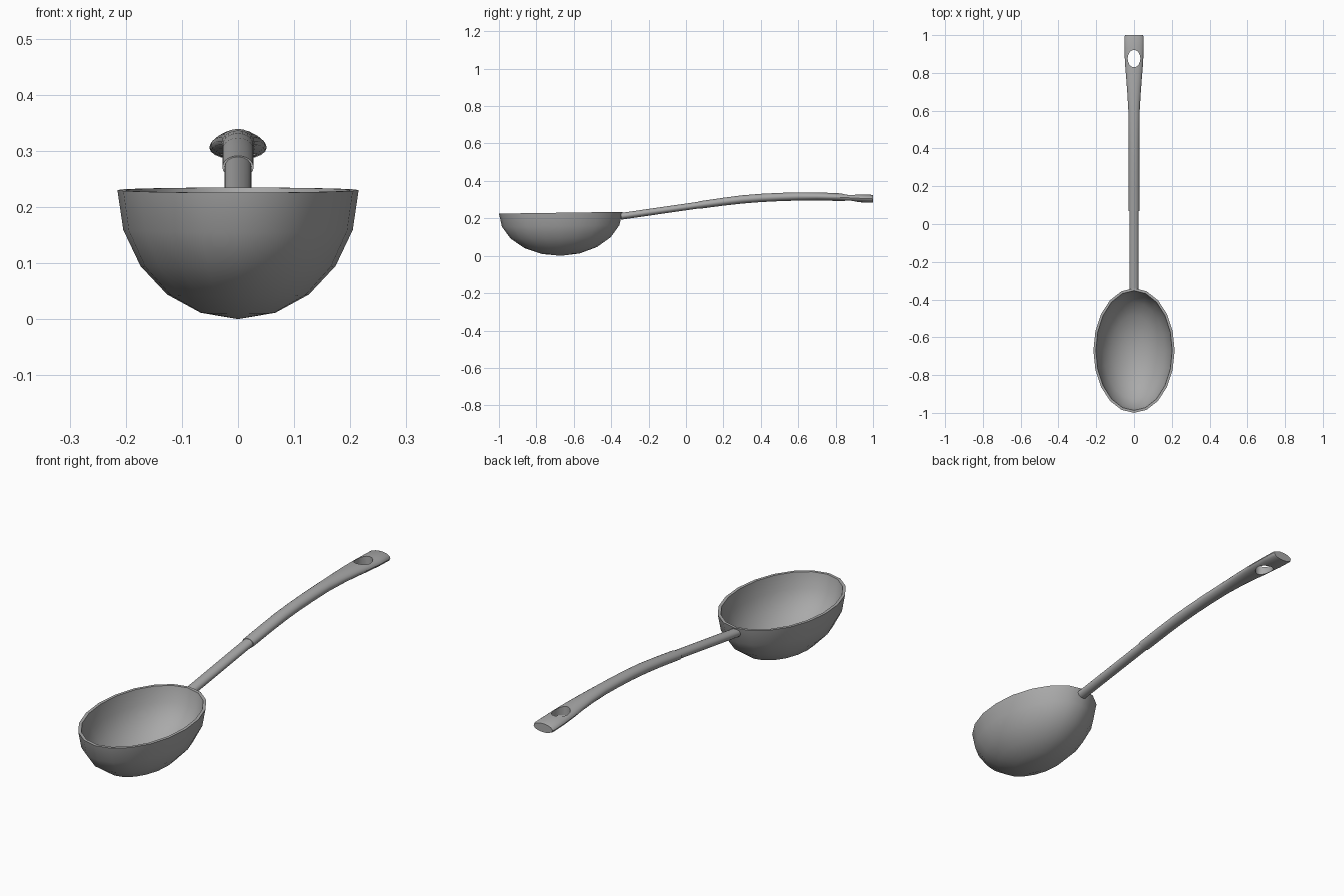
import bpy, bmesh, math
from math import sin, cos, pi, radians

if "Cube" in bpy.data.objects:
    bpy.data.objects.remove(bpy.data.objects["Cube"], do_unlink=True)

steel = bpy.data.materials.new("brushed_grey")
steel.use_nodes = True
GREY = (0.4, 0.4, 0.4, 1)
steel.diffuse_color = GREY
steel.node_tree.nodes["Principled BSDF"].inputs["Base Color"].default_value = GREY


def finish(name, bm):
    """Turn a bmesh into a named, coloured object."""
    bmesh.ops.recalc_face_normals(bm, faces=bm.faces)
    mesh = bpy.data.meshes.new(name)
    bm.to_mesh(mesh)
    bm.free()
    mesh.materials.append(steel)
    obj = bpy.data.objects.new(name, mesh)
    bpy.context.collection.objects.link(obj)
    return obj


def smooth(obj, angle):
    bpy.ops.object.select_all(action="DESELECT")
    obj.select_set(True)
    bpy.context.view_layer.objects.active = obj
    bpy.ops.object.shade_smooth_by_angle(angle=radians(angle))


def bridge(bm, a, b):
    n = len(a)
    for i in range(n):
        bm.faces.new((a[i], a[(i + 1) % n], b[(i + 1) % n], b[i]))


def loft(name, sections, sides):
    """Sweep ellipses along y; each section is y, z, half width, half height."""
    bm = bmesh.new()
    rings = [[bm.verts.new((w * cos(2 * pi * i / sides), y, z + h * sin(2 * pi * i / sides)))
              for i in range(sides)] for y, z, w, h in sections]
    for a, b in zip(rings, rings[1:]):
        bridge(bm, a, b)
    bm.faces.new(rings[0])
    bm.faces.new(rings[-1])
    return finish(name, bm)


# Bowl: outer half ellipsoid, rim and inner half ellipsoid
SEG, STEPS, WALL = 20, 5, 0.013
CY, RX, RY, DEPTH = -0.67, 0.215, 0.33, 0.23


def shell(bm, inset):
    rings = []
    for k in range(STEPS):
        a = (pi / 2) * k / STEPS
        ring = []
        for i in range(SEG):
            t = 2 * pi * i / SEG
            y = (RY - inset) * cos(a) * sin(t)
            z = DEPTH - (DEPTH - inset) * sin(a) + 0.014 * y
            ring.append(bm.verts.new(((RX - inset) * cos(a) * cos(t), CY + y, z)))
        rings.append(ring)
    for a, b in zip(rings, rings[1:]):
        bridge(bm, a, b)
    pole = bm.verts.new((0, CY, inset))
    for i in range(SEG):
        bm.faces.new((rings[-1][i], rings[-1][(i + 1) % SEG], pole))
    return rings[0]


bm = bmesh.new()
bridge(bm, shell(bm, 0), shell(bm, WALL))
smooth(finish("bowl", bm), 35)

# Thin rod joining bowl and grip
smooth(loft("rod", [(-0.347, 0.211, 0.024, 0.018), (0.09, 0.274, 0.024, 0.018)], 16), 35)

# Curved grip, flaring to a flat end
grip = loft("grip", [
    (0.07, 0.271, 0.028, 0.020), (0.2, 0.289, 0.028, 0.021),
    (0.3, 0.301, 0.028, 0.022), (0.4, 0.309, 0.028, 0.022),
    (0.5, 0.314, 0.029, 0.022), (0.6, 0.317, 0.030, 0.022),
    (0.7, 0.317, 0.036, 0.021), (0.78, 0.315, 0.042, 0.021),
    (0.85, 0.311, 0.048, 0.021), (0.93, 0.307, 0.051, 0.021),
    (0.99, 0.305, 0.051, 0.021), (1.0, 0.304, 0.046, 0.019)], 20)

# Oval hanging hole
bpy.ops.mesh.primitive_cylinder_add(vertices=16, radius=1, depth=0.2, location=(0, 0.876, 0.31))
cutter = bpy.context.object
cutter.name = "hole_cutter"
cutter.scale = (0.034, 0.046, 1)
cutter.hide_render = True
cutter.data.materials.append(steel)
hole = grip.modifiers.new("hanging_hole", "BOOLEAN")
hole.operation = "DIFFERENCE"
hole.solver = "EXACT"
hole.object = cutter
bpy.ops.object.select_all(action="DESELECT")
grip.select_set(True)
bpy.context.view_layer.objects.active = grip
bpy.ops.object.modifier_apply(modifier=hole.name)
bpy.data.objects.remove(cutter, do_unlink=True)
smooth(grip, 35)
